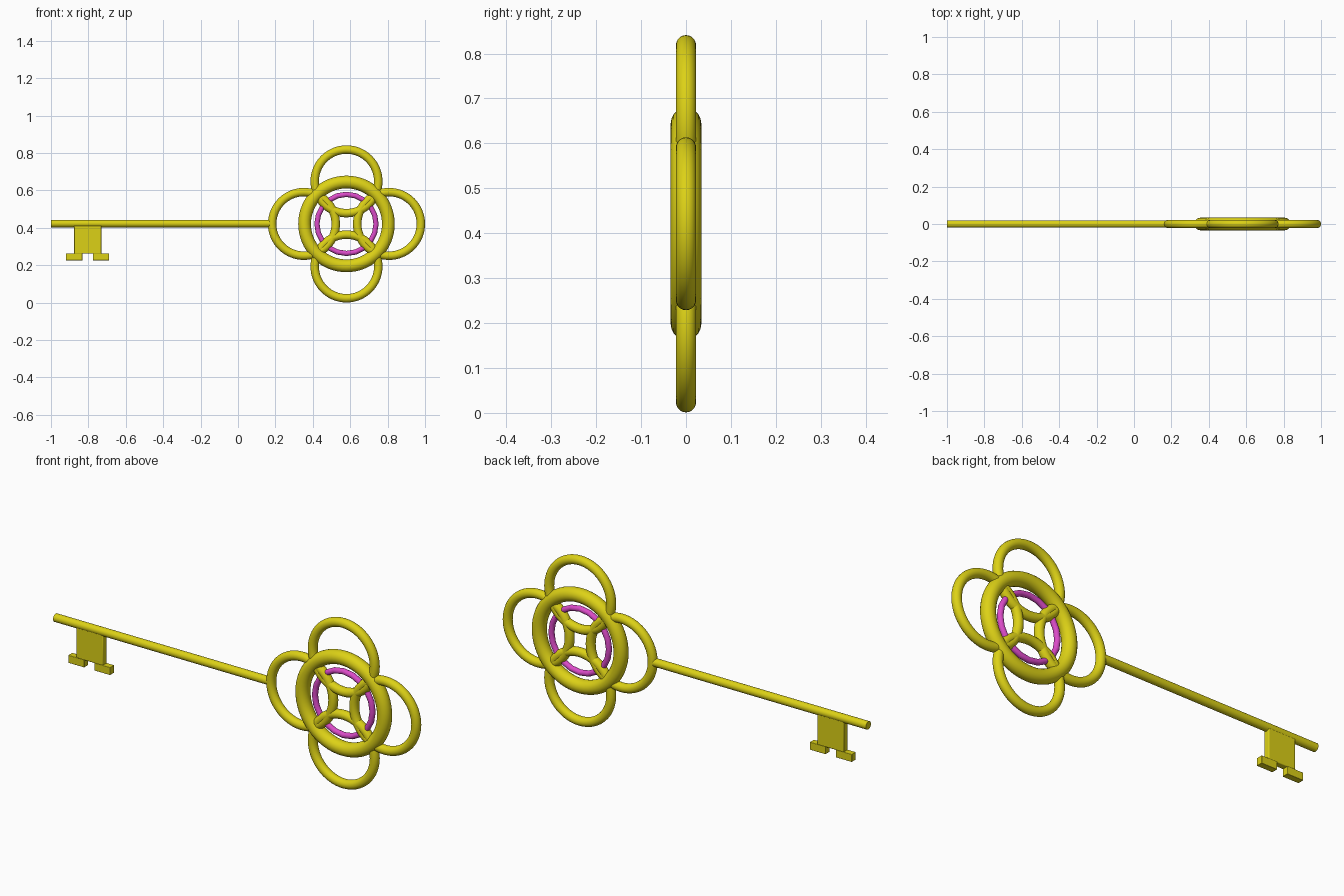
import bpy
import math

if "Cube" in bpy.data.objects:
    bpy.data.objects.remove(bpy.data.objects["Cube"], do_unlink=True)

BOW_X, MID_Z = 0.58, 0.421


def make_material(name, rgb):
    mat = bpy.data.materials.new(name)
    mat.use_nodes = True
    mat.diffuse_color = (*rgb, 1)
    mat.node_tree.nodes["Principled BSDF"].inputs["Base Color"].default_value = (*rgb, 1)
    return mat


gold = make_material("yellow gold", (0.72, 0.64, 0.008))
pink = make_material("pink enamel", (0.71, 0.07, 0.58))


def finish(name, mat):
    obj = bpy.context.object
    obj.name = name
    obj.data.materials.append(mat)
    bpy.ops.object.shade_smooth_by_angle(angle=math.radians(40))
    return obj


def ring(name, x, z, radius, tube, mat, segments=64):
    bpy.ops.mesh.primitive_torus_add(
        major_radius=radius, minor_radius=tube, major_segments=segments,
        minor_segments=20, location=(x, 0, z), rotation=(math.pi / 2, 0, 0))
    return finish(name, mat)


def block(name, x0, x1, z0, z1, depth, bevel):
    bpy.ops.mesh.primitive_cube_add(size=1, location=((x0 + x1) / 2, 0, (z0 + z1) / 2))
    obj = bpy.context.object
    obj.scale = (x1 - x0, depth, z1 - z0)
    bpy.ops.object.transform_apply(location=False, rotation=False, scale=True)
    mod = obj.modifiers.new("soft edges", "BEVEL")
    mod.width = bevel
    mod.segments = 3
    return finish(name, gold)


# Bow: heavy centre ring with a thin coloured ring inside it
ring("bow_ring", BOW_X, MID_Z, 0.224, 0.034, gold)
ring("inner_ring", BOW_X, MID_Z, 0.158, 0.014, pink, segments=20)

# Four full petal rings whose inner arcs overlap into spokes
for name, dx, dz in (("left", 1, 0), ("upper", 0, 1), ("right", -1, 0), ("lower", 0, -1)):
    offset = 0.2275
    ring(name + "_petal", BOW_X + dx * offset, MID_Z + dz * offset, 0.17, 0.0225, gold)

# Shaft
shaft_start, shaft_end = -1.0, 0.185
bpy.ops.mesh.primitive_cylinder_add(
    vertices=32, radius=0.02, depth=shaft_end - shaft_start,
    location=((shaft_start + shaft_end) / 2, 0, MID_Z + 0.002),
    rotation=(0, math.pi / 2, 0))
finish("shaft", gold)

# Bit plate with two teeth
block("bit_plate", -0.876, -0.73, 0.262, MID_Z, 0.032, 0.004)
block("outer_tooth", -0.92, -0.832, 0.226, 0.264, 0.032, 0.002)
block("inner_tooth", -0.776, -0.69, 0.226, 0.264, 0.032, 0.002)
